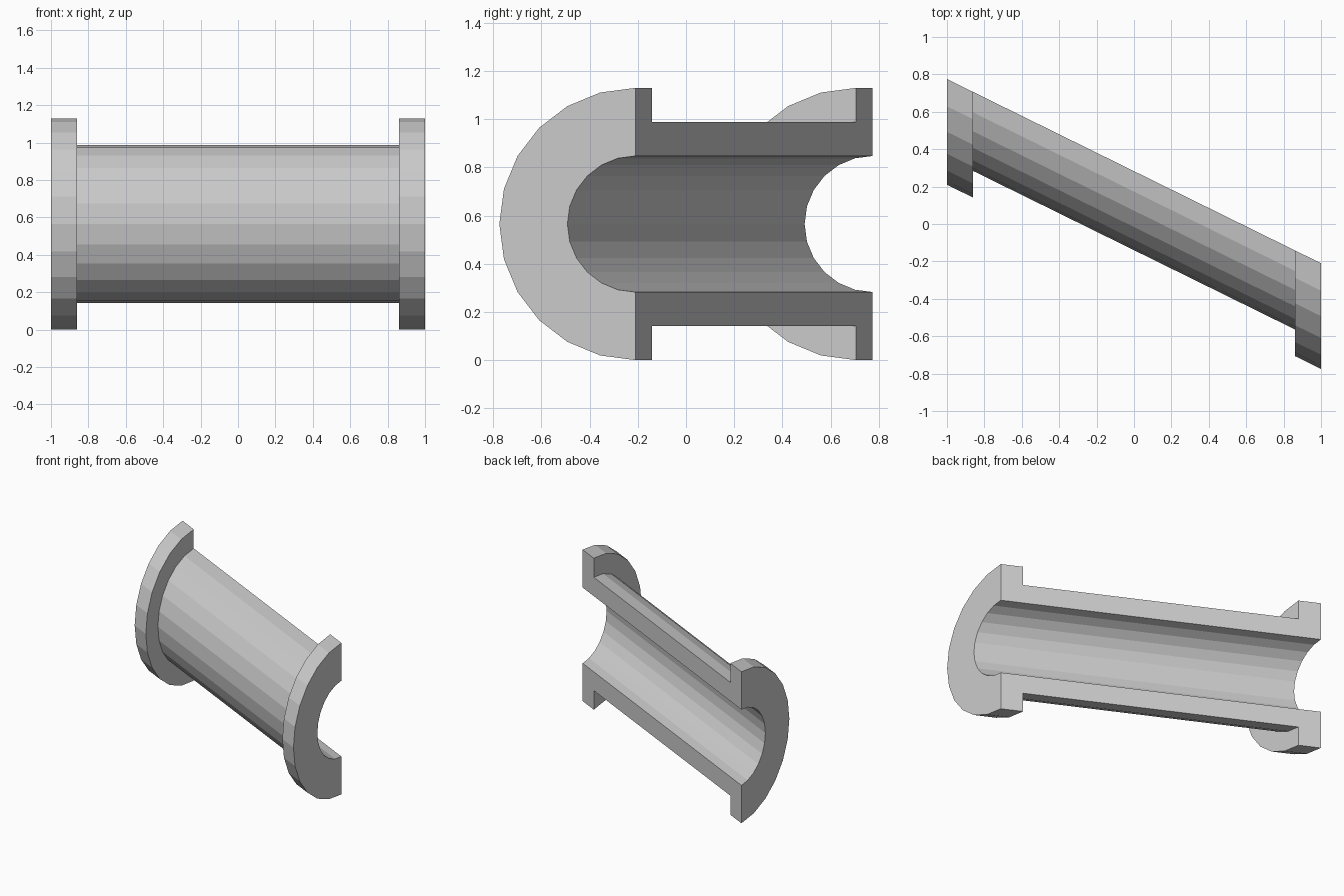
import bpy, bmesh, math
from mathutils import Matrix

if "Cube" in bpy.data.objects:
    bpy.data.objects.remove(bpy.data.objects["Cube"])

R_FLANGE, R_TUBE, R_BORE = 0.565, 0.4225, 0.2825
X_END, X_FLANGE = 1.0, 0.86
SLOPE = -0.4925          # sideways skew of the pipe along x
STEPS = 12               # facets in the half circle

# Wall profile (x, radius): bore, end flanges and tube
half = [(X_END, R_BORE), (X_END, R_FLANGE), (X_FLANGE, R_FLANGE), (X_FLANGE, R_TUBE)]
profile = half + [(-x, r) for x, r in reversed(half)]

bm = bmesh.new()
verts = [bm.verts.new((x, 0, r)) for x, r in profile]
start_cap = bm.faces.new(verts)

# Sweep the profile half a turn around the pipe axis, towards the front
edges = list(start_cap.edges)
result = bmesh.ops.spin(bm, geom=verts + edges, cent=(0, 0, 0), axis=(1, 0, 0),
                        angle=math.pi, steps=STEPS, use_duplicate=False)

# Cut face on the other side
end_verts = [min(bm.verts, key=lambda v: (v.co - type(v.co)((x, 0, -r))).length)
             for x, r in profile]
bm.faces.new(end_verts)

# Skew the half pipe and lift it onto the ground
skew = Matrix.Identity(4)
skew[1][0] = SLOPE
skew[1][3] = R_FLANGE / 2
skew[2][3] = R_FLANGE
bm.transform(skew)
bmesh.ops.recalc_face_normals(bm, faces=bm.faces)

mesh = bpy.data.meshes.new("half_pipe")
bm.to_mesh(mesh)
bm.free()
bpy.context.collection.objects.link(bpy.data.objects.new("flanged_half_pipe", mesh))
